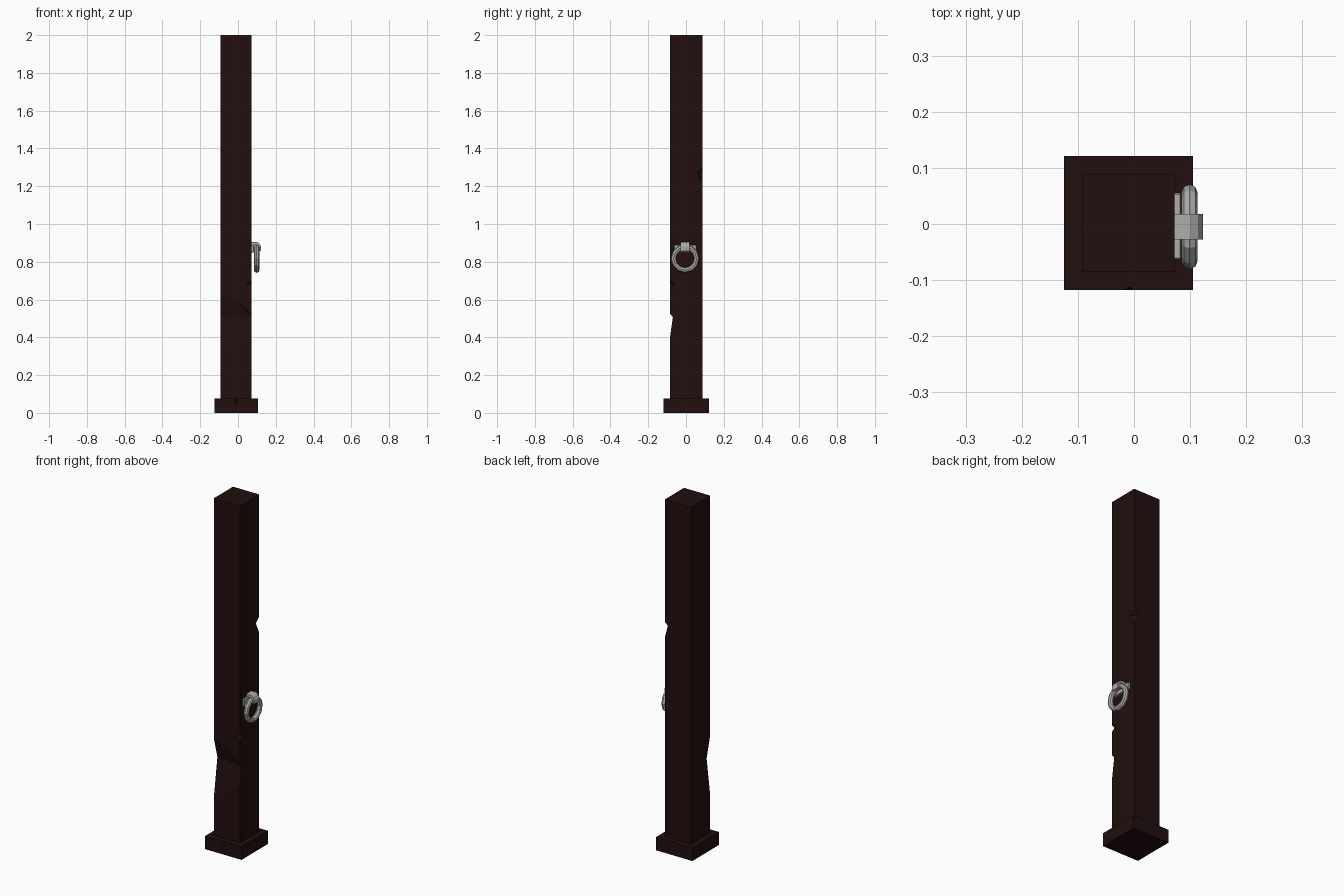
import bpy
import bmesh
from math import pi, sqrt
from mathutils import Matrix, Vector

old = bpy.data.objects.get("Cube")
if old:
    bpy.data.objects.remove(old, do_unlink=True)


def material(name, color, metallic=0.0):
    mat = bpy.data.materials.new(name)
    mat.use_nodes = True
    mat.diffuse_color = (*color, 1)
    node = mat.node_tree.nodes["Principled BSDF"]
    node.inputs["Base Color"].default_value = (*color, 1)
    node.inputs["Roughness"].default_value = 0.8
    return mat


wood = material("dark wood", (0.016, 0.0045, 0.0045))
metal = material("grey metal", (0.42, 0.42, 0.41))


def finish(name, bm, mat=None):
    bmesh.ops.recalc_face_normals(bm, faces=bm.faces)
    mesh = bpy.data.meshes.new(name)
    bm.to_mesh(mesh)
    bm.free()
    obj = bpy.data.objects.new(name, mesh)
    bpy.context.scene.collection.objects.link(obj)
    if mat:
        mesh.materials.append(mat)
    return obj


def box(name, low, high, mat, bevel=0):
    low, high = Vector(low), Vector(high)
    bm = bmesh.new()
    place = Matrix.Translation((low + high) / 2) @ Matrix.Diagonal((*(high - low), 1))
    bmesh.ops.create_cube(bm, size=1, matrix=place)
    if bevel:
        bmesh.ops.bevel(bm, geom=bm.edges[:], offset=bevel, segments=1, affect='EDGES')
    return finish(name, bm, mat)


def carve(target, name, points):
    """Subtract the convex hull of the points from the target."""
    bm = bmesh.new()
    for p in points:
        bm.verts.new(p)
    bmesh.ops.convex_hull(bm, input=bm.verts)
    cutter = finish(name, bm, wood)
    cutter.hide_render = True
    cutter.hide_set(True)
    cutter.display_type = 'WIRE'
    mod = target.modifiers.new(name, 'BOOLEAN')
    mod.operation = 'DIFFERENCE'
    mod.solver = 'EXACT'
    mod.object = cutter


def wedge_end(x, surface, depth, low, deep, high):
    """Triangular slice of a notch in the front, widened beyond the surface."""
    apex = Vector((x, surface + depth, deep))
    rims = [Vector((x, surface, z)) for z in (low, high)]
    return [apex] + [apex + (r - apex) * 1.5 for r in rims]


def corner_notch(target, name, corner, sx, sy, depth, low, deep, high):
    """V-shaped chip running diagonally across a vertical edge."""
    out = Vector((sx, sy, 0)) / sqrt(2)
    side = Vector((-sy, sx, 0)) / sqrt(2) * 0.08
    apex = Vector((*corner, deep)) - out * depth
    rims = [Vector((*corner, z)) for z in (low, high)]
    ring = [apex] + [apex + (r - apex) * 1.5 for r in rims]
    carve(target, name, [p + s for p in ring for s in (side, -side)])


# Wooden post and its foot
left, right, front, back = -0.093, 0.072, -0.085, 0.088
post = box("post", (left, front, 0.05), (right, back, 2), wood)
foot = box("foot", (-0.125, -0.118, 0), (0.105, 0.121, 0.075), wood)

# Worn hollow and chips
carve(post, "hollow_cutter",
      wedge_end(left - 0.002, front, 0.032, 0.29, 0.51, 0.63)
      + wedge_end(right + 0.002, front, 0.015, 0.40, 0.505, 0.525))
corner_notch(post, "low_chip_cutter", (right, front), 1, -1, 0.019, 0.665, 0.685, 0.70)
corner_notch(post, "high_chip_cutter", (right, back), 1, 1, 0.021, 1.21, 1.275, 1.30)
carve(foot, "foot_nick_cutter",
      [(-0.022, -0.12, 0.08), (0.004, -0.12, 0.08), (-0.009, -0.111, 0.08), (-0.009, -0.12, 0.03)])

# Iron backing plate
box("ring_plate", (right - 0.004, -0.063, 0.85), (0.084, 0.055, 0.888), metal, 0.002)

# Strap curling over the top of the ring
strap_profile = [(0.07, 0.905), (0.1, 0.905), (0.114, 0.897), (0.123, 0.88), (0.121, 0.858),
                 (0.113, 0.855), (0.113, 0.878), (0.105, 0.89), (0.07, 0.89)]
bm = bmesh.new()
face = bm.faces.new([bm.verts.new((x, -0.028, z)) for x, z in strap_profile])
sweep = bmesh.ops.extrude_face_region(bm, geom=[face])
bmesh.ops.translate(bm, vec=(0, 0.046, 0),
                    verts=[v for v in sweep["geom"] if isinstance(v, bmesh.types.BMVert)])
finish("ring_strap", bm, metal)

# Hanging ring with flat facets
bpy.ops.mesh.primitive_torus_add(major_segments=12, minor_segments=8, major_radius=0.061,
                                 minor_radius=0.0145, location=(0.099, -0.005, 0.817),
                                 rotation=(0, pi / 2, 0))
ring = bpy.context.object
ring.name = "hanging_ring"
ring.data.materials.append(metal)
